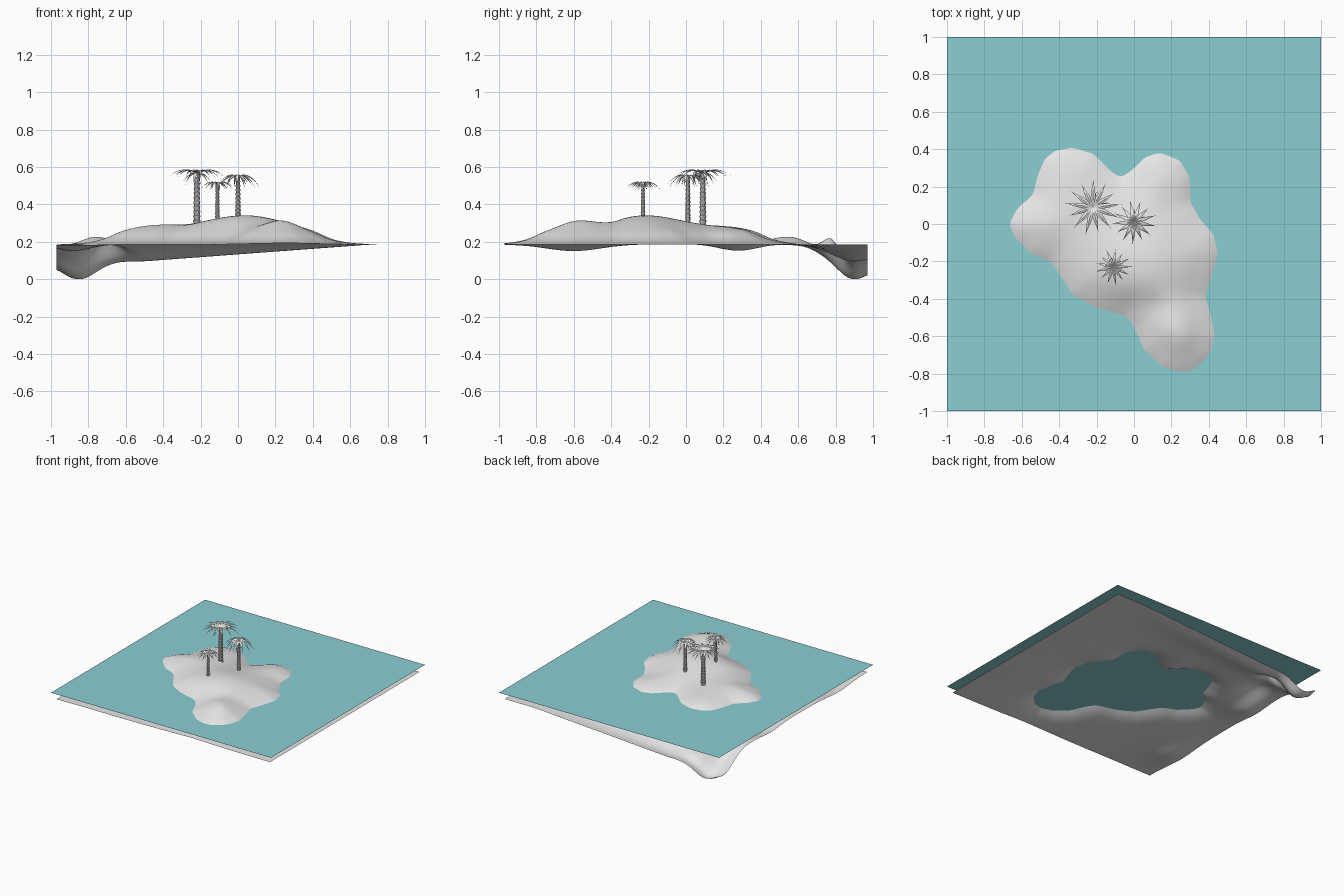
import bpy, bmesh, math
from mathutils import Vector

cube = bpy.data.objects.get("Cube")
if cube:
    bpy.data.objects.remove(cube, do_unlink=True)

WATER, SEABED = 0.24, 0.185


def material(name, rgb):
    mat = bpy.data.materials.new(name)
    mat.use_nodes = True
    colour = (*rgb, 1.0)
    mat.diffuse_color = colour
    mat.node_tree.nodes["Principled BSDF"].inputs["Base Color"].default_value = colour
    return mat


pale_grey = material("pale_grey", (0.8, 0.8, 0.8))
teal = material("teal_water", (0.26, 0.62, 0.65))


def finish(bm, name, mat, smooth_angle=None):
    mesh = bpy.data.meshes.new(name)
    bm.to_mesh(mesh)
    bm.free()
    obj = bpy.data.objects.new(name, mesh)
    bpy.context.collection.objects.link(obj)
    mesh.materials.append(mat)
    if smooth_angle:
        bpy.ops.object.select_all(action="DESELECT")
        obj.select_set(True)
        bpy.context.view_layer.objects.active = obj
        bpy.ops.object.shade_smooth_by_angle(angle=math.radians(smooth_angle))
    return obj


# Shoreline where the sand meets the water
SHORE = [Vector(p) for p in (
    (-.33, .41), (-.22, .38), (-.12, .28), (-.07, .25), (-.01, .29), (.06, .36),
    (.14, .385), (.25, .34), (.3, .25), (.3, .12), (.36, .02), (.43, -.06),
    (.45, -.16), (.42, -.27), (.38, -.38), (.41, -.48), (.435, -.6), (.4, -.71),
    (.32, -.78), (.25, -.795), (.15, -.765), (.05, -.67), (0, -.55), (-.05, -.49),
    (-.2, -.45), (-.33, -.38), (-.4, -.27), (-.45, -.2), (-.55, -.16), (-.64, -.07),
    (-.67, 0), (-.63, .08), (-.54, .16), (-.52, .25), (-.48, .35), (-.42, .395))]
EDGES = list(zip(SHORE, SHORE[1:] + SHORE[:1]))

# Hills and dips: x, y, height, spread in x, spread in y
HILLS = [(.03, -.23, .055, .25, .25), (.24, -.58, .03, .13, .13),
         (.1, -.44, -.015, .08, .08), (-.45, .05, .01, .15, .15)]
SEA_BUMPS = [(-.76, .55, .045, .1, .15), (-.72, .78, .11, .1, .06),
             (-.88, -.6, -.035, .12, .2), (-.88, .28, -.035, .1, .15)]


def bumps(x, y, table):
    return sum(h * math.exp(-((x - cx) / sx) ** 2 - ((y - cy) / sy) ** 2)
               for cx, cy, h, sx, sy in table)


def shore_distance(x, y):
    """Distance to the shoreline, positive on land."""
    best, inside = 9.0, False
    for a, b in EDGES:
        ex, ey = b.x - a.x, b.y - a.y
        t = ((x - a.x) * ex + (y - a.y) * ey) / (ex * ex + ey * ey)
        t = min(1, max(0, t))
        best = min(best, math.hypot(x - a.x - t * ex, y - a.y - t * ey))
        if (a.y > y) != (b.y > y) and x < a.x + (y - a.y) * ex / ey:
            inside = not inside
    return best if inside else -best


def ground(x, y):
    d = shore_distance(x, y)
    if d > 0:
        soft = 1 - math.exp(-(d / .1) ** 2)
        return WATER + .05 * (1 - math.exp(-d / .1)) + soft * bumps(x, y, HILLS)
    slope = (WATER - SEABED) * math.exp(d / .09)
    trench = .09 * min(1, max(0, (.7 - x) / 1.2))
    trench += .1 * math.exp(-((x + .85) / .13) ** 2)
    trench *= math.exp(-((y - .9) / .17) ** 2)
    z = SEABED + slope + bumps(x, y, SEA_BUMPS) - trench
    return max(0, min(z, WATER - .004 + d * .01))


# Sand: one sheet forming island and sea floor
bm = bmesh.new()
bmesh.ops.create_grid(bm, x_segments=110, y_segments=110, size=.97)
for v in bm.verts:
    v.co.z = ground(v.co.x, v.co.y)
for _ in range(3):
    bmesh.ops.smooth_vert(bm, verts=bm.verts, factor=.5, use_axis_z=True)
finish(bm, "sand_island", pale_grey, 80)

# Water sheet
bm = bmesh.new()
bmesh.ops.create_grid(bm, x_segments=1, y_segments=1, size=1)
for v in bm.verts:
    v.co.z = WATER
finish(bm, "water", teal)


def trunk(name, x, y, top, radius, rings=12, sides=10):
    """Stack of flared collars."""
    bm = bmesh.new()
    base = ground(x, y) - .02
    step = (top - base) / rings
    loops = []
    for i in range(rings):
        r = radius * (1.1 - .3 * i / rings)
        for z, s in ((base + i * step, .8), (base + (i + .9) * step, 1.05)):
            loops.append([bm.verts.new((x + r * s * math.cos(a), y + r * s * math.sin(a), z))
                          for a in (math.tau * k / sides for k in range(sides))])
    for low, high in zip(loops, loops[1:]):
        for k in range(sides):
            n = (k + 1) % sides
            bm.faces.new((low[k], low[n], high[n], high[k]))
    bm.faces.new(loops[-1])
    finish(bm, name, pale_grey, 30)


def leaf(bm, origin, angle, length, lift, droop, width, steps=7):
    """Arched, pointed leaf folded along its spine."""
    out = Vector((math.cos(angle), math.sin(angle), 0))
    side = Vector((-out.y, out.x, 0))
    rows = []
    for i in range(steps + 1):
        t = i / steps
        mid = origin + out * length * t + Vector((0, 0, length * (lift * t - droop * t * t)))
        w = width * (.25 + .75 * math.sin(math.pi * min(1, t + .12))) * (1 - t ** 3)
        fold = Vector((0, 0, -.4 * w))
        rows.append([bm.verts.new(p) for p in (mid + side * w + fold, mid, mid - side * w + fold)])
    for a, b in zip(rows, rows[1:]):
        for k in (0, 1):
            bm.faces.new((a[k], a[k + 1], b[k + 1], b[k]))


def palm(name, x, y, top, reach, lift, droop, turn):
    trunk(name + "_trunk", x, y, top, reach * .115)
    bm = bmesh.new()
    origin = Vector((x, y, top))
    count = 13
    for i in range(count):
        length = reach * (1, .88, .95)[i % 3]
        leaf(bm, origin, turn + math.tau * i / count, length, lift, droop, reach * .085)
    # Short hanging leaves below the crown
    for i in range(6):
        leaf(bm, origin, turn + .2 + math.tau * i / 6, reach * .55, .5, 1.2, reach * .07)
    finish(bm, name + "_leaves", pale_grey, 40)


palm("tall_palm", -.22, .09, .565, .158, .67, .8, .1)
palm("middle_palm", 0, .01, .55, .125, .6, 1.15, .3)
palm("small_palm", -.11, -.23, .515, .102, .5, .9, .5)
